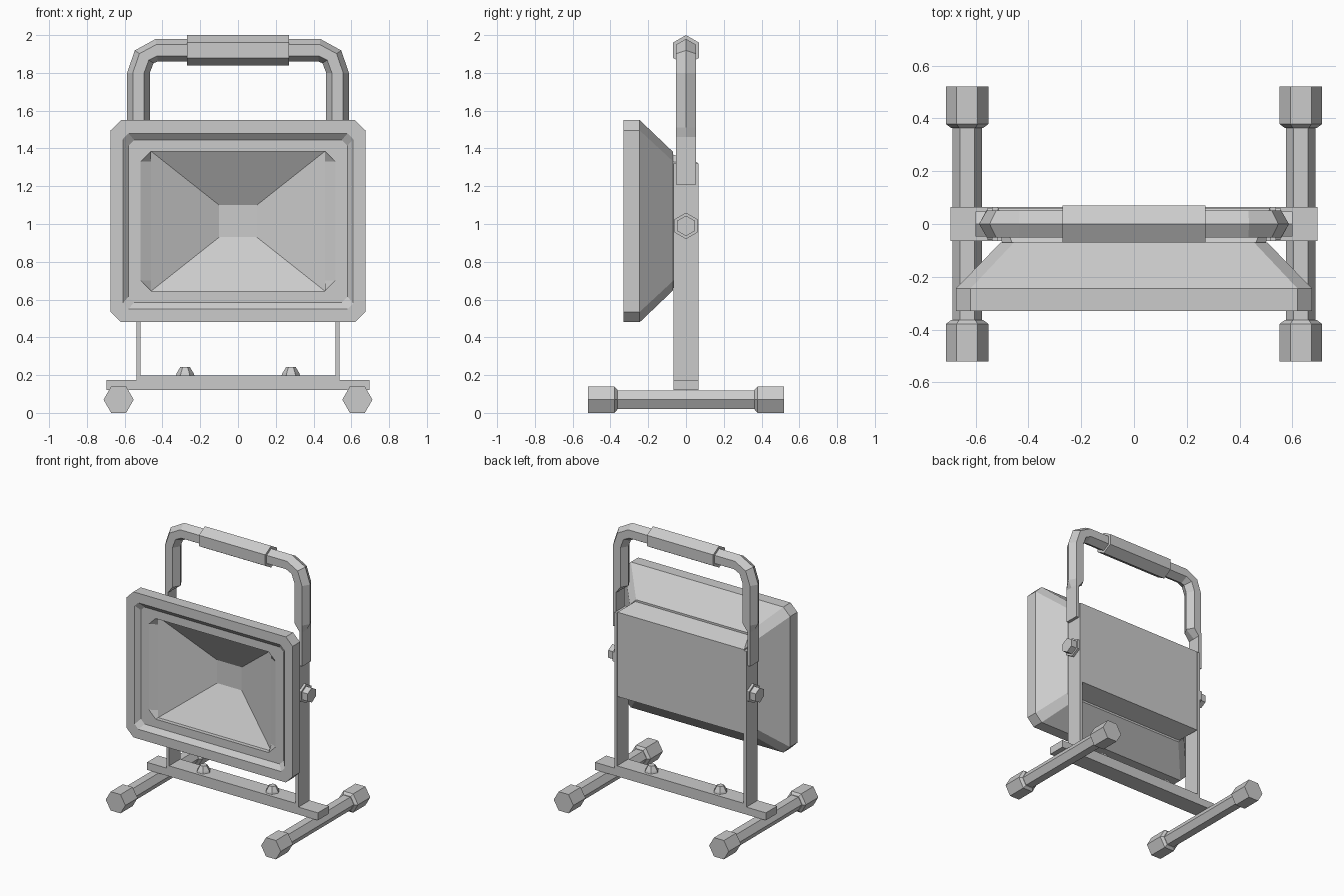
import bpy, bmesh
from math import sin, cos, radians
from mathutils import Vector

old = bpy.data.objects.get("Cube")
if old:
    bpy.data.objects.remove(old)

GREY = (0.6, 0.6, 0.6, 1)
mat = bpy.data.materials.new("light grey")
mat.use_nodes = True
mat.diffuse_color = GREY
mat.node_tree.nodes["Principled BSDF"].inputs["Base Color"].default_value = GREY


def loft(name, rings):
    """Skin a list of equal-length rings and cap both ends."""
    bm = bmesh.new()
    loops = [[bm.verts.new(p) for p in ring] for ring in rings]
    n = len(loops[0])
    for a, b in zip(loops, loops[1:]):
        for i in range(n):
            j = (i + 1) % n
            bm.faces.new((a[i], a[j], b[j], b[i]))
    bm.faces.new(loops[0])
    bm.faces.new(loops[-1])
    bmesh.ops.remove_doubles(bm, verts=bm.verts, dist=1e-5)
    bmesh.ops.recalc_face_normals(bm, faces=bm.faces)
    mesh = bpy.data.meshes.new(name)
    bm.to_mesh(mesh)
    bm.free()
    mesh.materials.append(mat)
    obj = bpy.data.objects.new(name, mesh)
    bpy.context.collection.objects.link(obj)
    return obj


def hexagon(centre, radius, u, v):
    """Hexagon with a point along u."""
    c, u, v = Vector(centre), Vector(u), Vector(v)
    return [c + radius * (cos(radians(60 * i)) * u + sin(radians(60 * i)) * v)
            for i in range(6)]


def box(name, x, y, z):
    return loft(name, [[(x[0], b, c) for b, c in
                        ((y[0], z[0]), (y[1], z[0]), (y[1], z[1]), (y[0], z[1]))],
                       [(x[1], b, c) for b, c in
                        ((y[0], z[0]), (y[1], z[0]), (y[1], z[1]), (y[0], z[1]))]])


X, Y, Z = (1, 0, 0), (0, 1, 0), (0, 0, 1)


# Lamp head: reflector, stepped bezel, rim and tapered housing in one skin
def head_ring(y, hx, hz, cx, cz):
    mid = 1.015
    quarter = [(hx - cx, hz), (hx, hz - cz)]
    pts = quarter + [(x, -z) for x, z in reversed(quarter)]
    pts += [(-x, z) for x, z in reversed(pts)]
    return [(x, y, mid + z) for x, z in pts]


loft("lamp_head", [head_ring(*r) for r in (
    (-0.10, 0.10, 0.085, 0, 0),
    (-0.27, 0.46, 0.37, 0, 0.055),
    (-0.30, 0.515, 0.37, 0.055, 0.055),
    (-0.30, 0.58, 0.43, 0.03, 0.03),
    (-0.33, 0.61, 0.465, 0.03, 0.03),
    (-0.33, 0.675, 0.535, 0.055, 0.055),
    (-0.245, 0.675, 0.535, 0.055, 0.055),
    (-0.07, 0.505, 0.368, 0.05, 0.05))])
loft("housing_back", [head_ring(-0.075, 0.50, 0.355, 0.04, 0.04),
                      head_ring(0.06, 0.515, 0.31, 0, 0)])

# Carry handle: bent hexagonal tube, flattened at both ends
half = [((0.527, 1.51), (1, 0)), ((0.527, 1.80), (1, 0)),
        ((0.497, 1.885), (0.83, 0.56)), ((0.43, 1.92), (0.1, 1))]
tube = [hexagon((x, 0, z), 0.06, Vector((u, 0, w)).normalized(), Y)
        for (x, z), (u, w) in half]


def flat_end(z):
    return [(0.547 + max(-0.012, min(0.012, p.x)), p.y, z)
            for p in hexagon((0, 0, 0), 0.06, X, Y)]


side = [flat_end(1.21), flat_end(1.46)] + tube
mirrored = [[(-p[0], p[1], p[2]) for p in ring] for ring in reversed(side)]
loft("carry_handle", side + mirrored)
loft("handle_grip", [hexagon((x, 0, 1.92), 0.08, Z, Y) for x in (-0.27, 0.27)])

# Stand crossbar
box("crossbar", (-0.695, 0.695), (-0.065, 0.065), (0.12, 0.175))
box("bracket_base", (-0.535, 0.535), (-0.065, 0.065), (0.17, 0.197))

for s, label in ((1, "left"), (-1, "right")):
    # Upright bracket plate with pivot bolt
    box(label + "_bracket", (s * 0.515, s * 0.537), (-0.065, 0.065), (0.12, 1.32))
    loft(label + "_washer", [hexagon((s * x, 0, 0.99), 0.07, Z, Y)
                             for x in (0.535, 0.555)])
    loft(label + "_pivot_bolt", [hexagon((s * x, 0, 0.99), 0.054, Z, Y)
                                 for x in (0.55, 0.60)])
    # Small crossbar bolt
    loft(label + "_base_bolt", [hexagon((s * 0.28, 0, z), r, X, Y)
                                for z, r in ((0.19, 0.052), (0.21, 0.045), (0.243, 0.025))])
    # Foot tube and its end caps
    loft(label + "_foot_tube", [hexagon((s * 0.632, y, 0.07), 0.056, X, Z)
                                for y in (-0.40, 0.40)])
    for t, end in ((-1, "front"), (1, "back")):
        loft(label + "_" + end + "_foot_cap",
             [hexagon((s * 0.632, t * y, 0.07), r, X, Z)
              for y, r in ((0.363, 0.06), (0.378, 0.08), (0.52, 0.08))])
